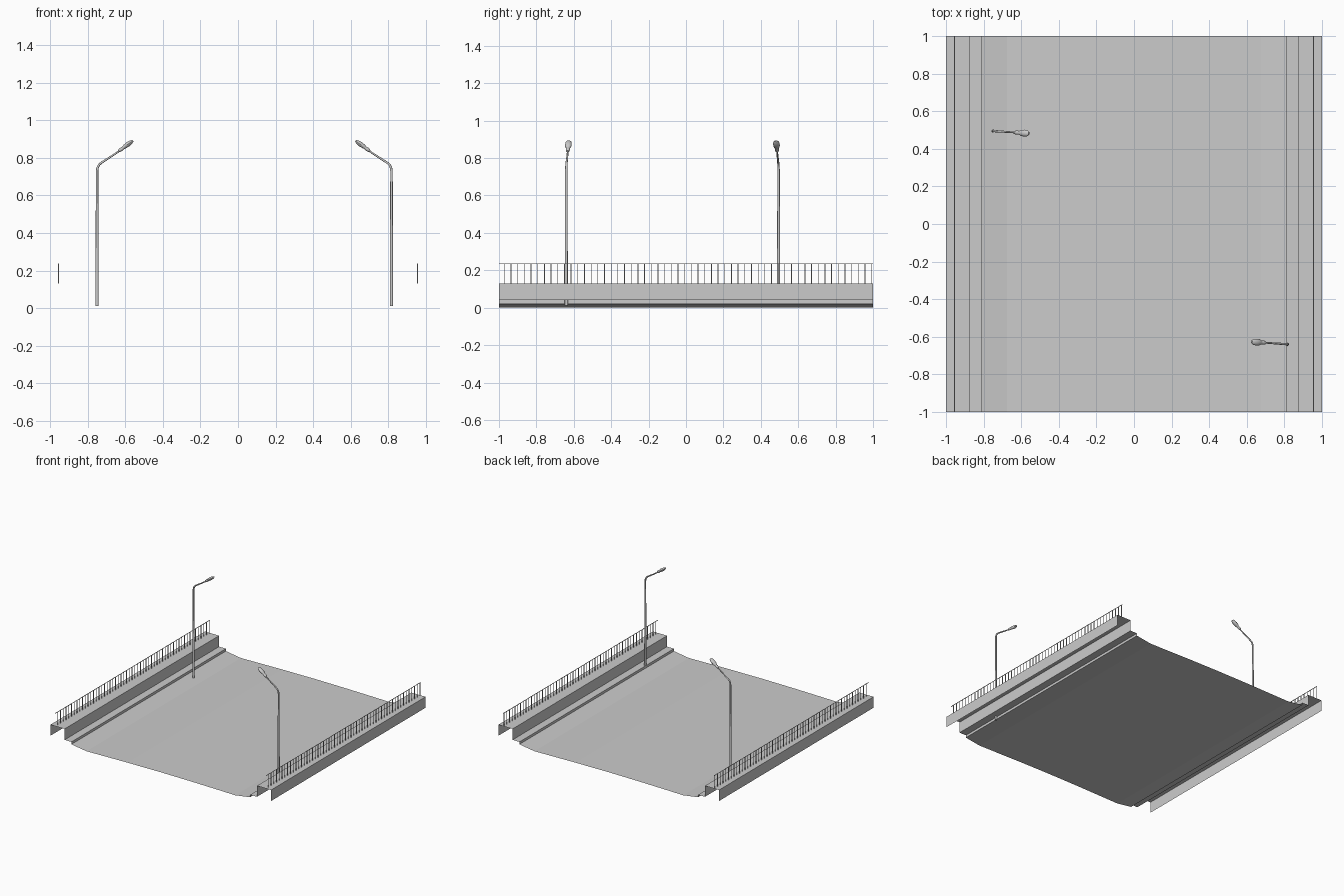
import bpy
from math import sin, cos, pi, radians, atan2
from mathutils import Vector, Matrix

if "Cube" in bpy.data.objects:
    bpy.data.objects.remove(bpy.data.objects["Cube"])


def make_object(name, verts, faces, smooth=True):
    mesh = bpy.data.meshes.new(name)
    mesh.from_pydata(verts, [], faces)
    mesh.update()
    ob = bpy.data.objects.new(name, mesh)
    bpy.context.collection.objects.link(ob)
    if smooth:
        bpy.ops.object.select_all(action='DESELECT')
        ob.select_set(True)
        bpy.context.view_layer.objects.active = ob
        bpy.ops.object.shade_smooth_by_angle(angle=radians(40))
    return ob


def sheet(name, profile):
    # open cross-section swept along the road
    n = len(profile)
    verts = [(x, y, z) for y in (-1, 1) for x, z in profile]
    faces = [(i, i + n, i + n + 1, i + 1)[::-1] for i in range(n - 1)]
    return make_object(name, verts, faces, smooth=False)


def loft(name, rings, sides, matrix):
    # rings: (reach, height, half width, half thickness) along a bent path
    verts, faces = [], []
    pts = [Vector((r[0], 0, r[1])) for r in rings]
    for i, (u, z, w, t) in enumerate(rings):
        d = (pts[min(i + 1, len(pts) - 1)] - pts[max(i - 1, 0)]).normalized()
        side = Vector((0, 1, 0))
        up = d.cross(side)
        for k in range(sides):
            a = 2 * pi * k / sides
            verts.append(matrix @ (pts[i] + side * (w * cos(a)) + up * (t * sin(a))))
    for i in range(len(rings) - 1):
        for k in range(sides):
            j = (k + 1) % sides
            faces.append((i * sides + k, i * sides + j,
                          (i + 1) * sides + j, (i + 1) * sides + k))
    last = (len(rings) - 1) * sides
    faces.append(tuple(range(sides))[::-1])
    faces.append(tuple(range(last, last + sides)))
    return make_object(name, verts, faces)


def add_box(verts, faces, lo, hi):
    b = len(verts)
    verts += [(x, y, z) for x in (lo[0], hi[0]) for y in (lo[1], hi[1]) for z in (lo[2], hi[2])]
    for f in ((0, 1, 3, 2), (4, 6, 7, 5), (0, 4, 5, 1), (2, 3, 7, 6), (0, 2, 6, 4), (1, 5, 7, 3)):
        faces.append(tuple(b + i for i in f))


# Roadway with a very slight crown
sheet("roadway", [(-0.675, 0.0), (-0.3, 0.006), (0.0, 0.008), (0.3, 0.006), (0.675, 0.0)])

# Gutter, curb, walkway and parapet on each side
edge = [(0.675, 0.0), (0.81, 0.02), (0.81, 0.04), (0.872, 0.04),
        (0.872, 0.13), (1.0, 0.13), (1.0, 0.04)]
sheet("right_parapet", edge)
sheet("left_parapet", [(-x, z) for x, z in edge[::-1]])

# Railings: thin posts under a top rail
POSTS, W = 56, 0.002
for label, x in (("left", -0.955), ("right", 0.955)):
    v, f = [], []
    for i in range(POSTS):
        y = -1 + (i + 0.8) * 2 / POSTS
        add_box(v, f, (x - W, y - W, 0.13), (x + W, y + W, 0.234))
    add_box(v, f, (x - W, -1, 0.234), (x + W, 1, 0.237))
    make_object(label + "_railing", v, f, smooth=False)

# Street lamps: tapered bent pole and rounded head
pole = [(u, z, r, r) for u, z, r in (
    (0, 0.012, 0.0085), (0, 0.3, 0.0078), (0, 0.73, 0.0065), (0.003, 0.748, 0.0063),
    (0.010, 0.762, 0.006), (0.022, 0.773, 0.0058), (0.075, 0.807, 0.005), (0.128, 0.842, 0.0045))]
head = [(0.115, 0.836, 0.005, 0.005), (0.120, 0.839, 0.010, 0.009),
        (0.132, 0.847, 0.011, 0.010), (0.140, 0.853, 0.010, 0.008),
        (0.148, 0.860, 0.016, 0.011), (0.165, 0.872, 0.018, 0.013),
        (0.182, 0.884, 0.016, 0.010), (0.191, 0.891, 0.009, 0.005)]
for label, x, y, turn in (("left", -0.75, 0.495, 0), ("right", 0.817, -0.64, pi)):
    m = Matrix.Translation((x, y, 0)) @ Matrix.Rotation(turn + atan2(-0.013, 0.19), 4, 'Z')
    loft(label + "_lamp_pole", pole, 12, m)
    loft(label + "_lamp_head", head, 12, m)
